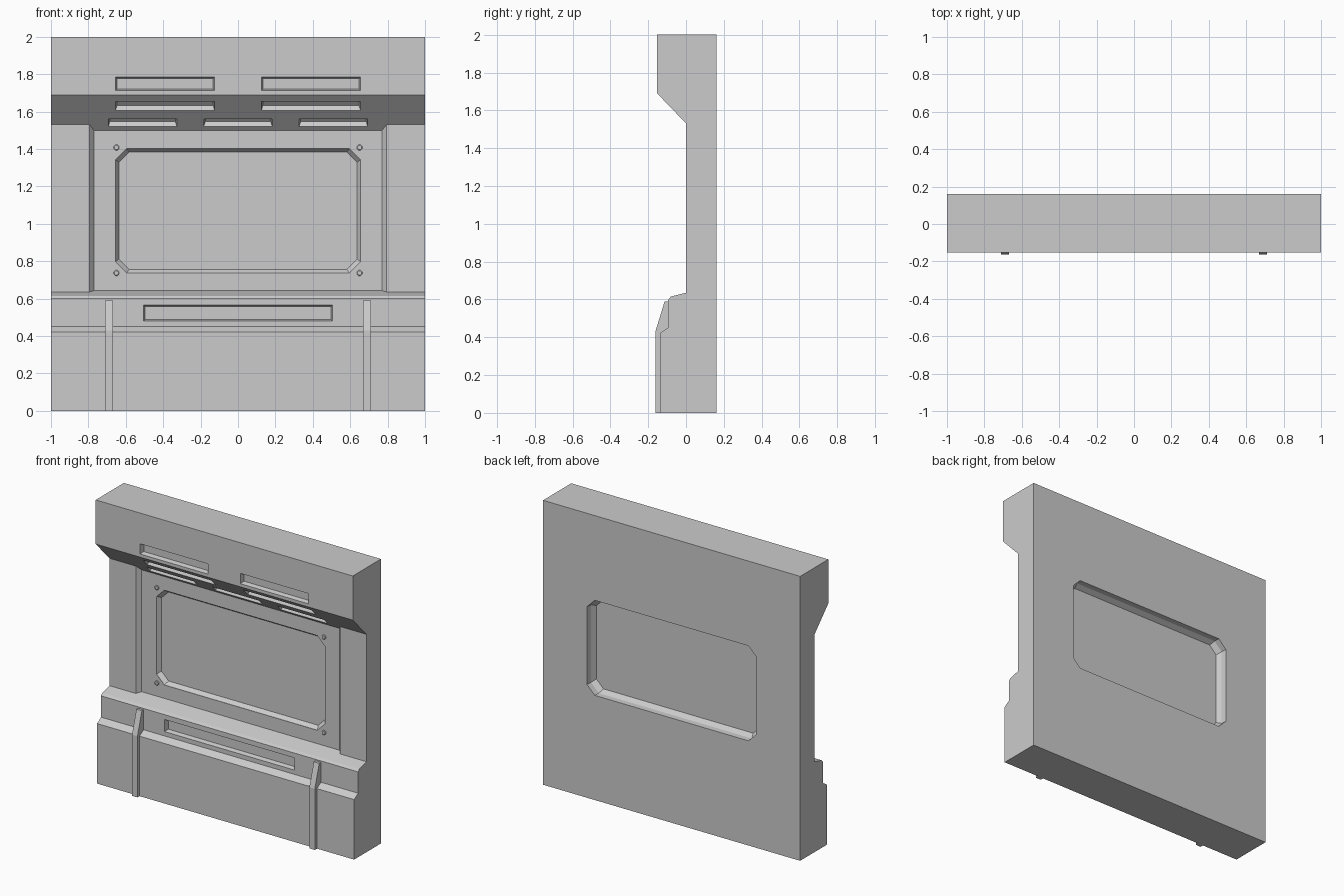
import bpy, bmesh, math
from mathutils import Vector, Matrix

if "Cube" in bpy.data.objects:
    bpy.data.objects.remove(bpy.data.objects["Cube"])


def loft(name, rings):
    """Closed solid through a series of equally sized rings."""
    bm = bmesh.new()
    vs = [[bm.verts.new(p) for p in r] for r in rings]
    n = len(vs[0])
    for a, b in zip(vs, vs[1:]):
        for i in range(n):
            j = (i + 1) % n
            bm.faces.new((a[i], a[j], b[j], b[i]))
    bm.faces.new(vs[0][::-1])
    bm.faces.new(vs[-1])
    bmesh.ops.recalc_face_normals(bm, faces=bm.faces[:])
    me = bpy.data.meshes.new(name)
    bm.to_mesh(me)
    bm.free()
    ob = bpy.data.objects.new(name, me)
    bpy.context.collection.objects.link(ob)
    return ob


def extrude_x(name, profile, x0, x1):
    return loft(name, [[(x, y, z) for y, z in profile] for x in (x0, x1)])


def cut(target, cutter):
    mod = target.modifiers.new("cut", 'BOOLEAN')
    mod.object = cutter
    mod.operation = 'DIFFERENCE'
    mod.solver = 'EXACT'
    bpy.context.view_layer.objects.active = target
    bpy.ops.object.modifier_apply(modifier=mod.name)
    bpy.data.objects.remove(cutter)


def octagon(hx, hz, c, y, zc=1.07):
    q = [(hx, hz - c), (hx - c, hz)]
    pts = q + [(-x, z) for x, z in q[::-1]]
    pts += [(-x, -z) for x, z in pts]
    return [(x, y, zc + z) for x, z in pts]


def slot_cutter(x0, x1, y, z, h, tilt=0.0, depth=0.03, inset=0.008):
    hw = (x1 - x0) / 2
    m = Matrix.Translation(((x0 + x1) / 2, y, z)) @ Matrix.Rotation(tilt, 4, 'X')
    rings = []
    for yy, s in ((-0.02, 0), (0, 0), (depth, inset)):
        a, b = hw - s, h / 2 - s
        rings.append([m @ Vector((px, yy, pz))
                      for px, pz in ((-a, -b), (a, -b), (a, b), (-a, b))])
    return loft("slot_cutter", rings)


# Wall body: side profile extruded across the full width
wall = extrude_x("wall_body", [
    (0.16, 0), (0.16, 2), (-0.153, 2), (-0.153, 1.69), (0.03, 1.50),
    (0.03, 0.643), (-0.08, 0.615), (-0.094, 0.60), (-0.094, 0.45),
    (-0.138, 0.422), (-0.138, 0)], -1, 1)

# Window recesses on front and back, leaving a thin pane
cut(wall, loft("window_front_cutter", [
    octagon(0.655, 0.333, 0.06, 0.0), octagon(0.655, 0.333, 0.06, 0.032),
    octagon(0.637, 0.313, 0.055, 0.06)]))
cut(wall, loft("window_back_cutter", [
    octagon(0.66, 0.335, 0.06, 0.2), octagon(0.655, 0.333, 0.06, 0.12),
    octagon(0.637, 0.313, 0.055, 0.085)]))

# Vent slots: upper face, sloped underside (two rows) and lower panel
slope = math.atan2(0.183, 0.19)
slope_y = lambda z: -0.153 + (1.69 - z) * 0.183 / 0.19
for x0, x1 in ((-0.655, -0.125), (0.125, 0.655)):
    cut(wall, slot_cutter(x0, x1, -0.153, 1.748, 0.072))
    cut(wall, slot_cutter(x0, x1, slope_y(1.63), 1.63, 0.068, slope))
for xc in (-0.51, 0, 0.51):
    cut(wall, slot_cutter(xc - 0.183, xc + 0.183, slope_y(1.54), 1.54, 0.056, slope))
cut(wall, slot_cutter(-0.505, 0.505, -0.094, 0.523, 0.085))

for side, s in (("left", -1), ("right", 1)):
    # Flat side pilasters with angled inner edges
    plan = [(0.766, 0.035), (0.77, 0.03), (0.795, 0), (1, 0), (1, 0.035)]
    loft("side_pilaster_" + side,
         [[(s * x, y, z) for x, y in plan] for z in (0.634, 1.531)])
    # Ribs over the lower panel
    extrude_x("rib_" + side, [
        (-0.09, 0), (-0.162, 0), (-0.162, 0.43), (-0.113, 0.59), (-0.09, 0.59)],
        s * 0.69 - 0.021, s * 0.69 + 0.021)
    # Window bolts
    for level, z in (("lower", 0.737), ("upper", 1.408)):
        loft("bolt_%s_%s" % (level, side), [
            [(s * 0.65 + r * math.cos(i * math.pi / 4 + math.pi / 8), y,
              z + r * math.sin(i * math.pi / 4 + math.pi / 8)) for i in range(8)]
            for y, r in ((0.035, 0.016), (0.024, 0.016), (0.021, 0.012))])
